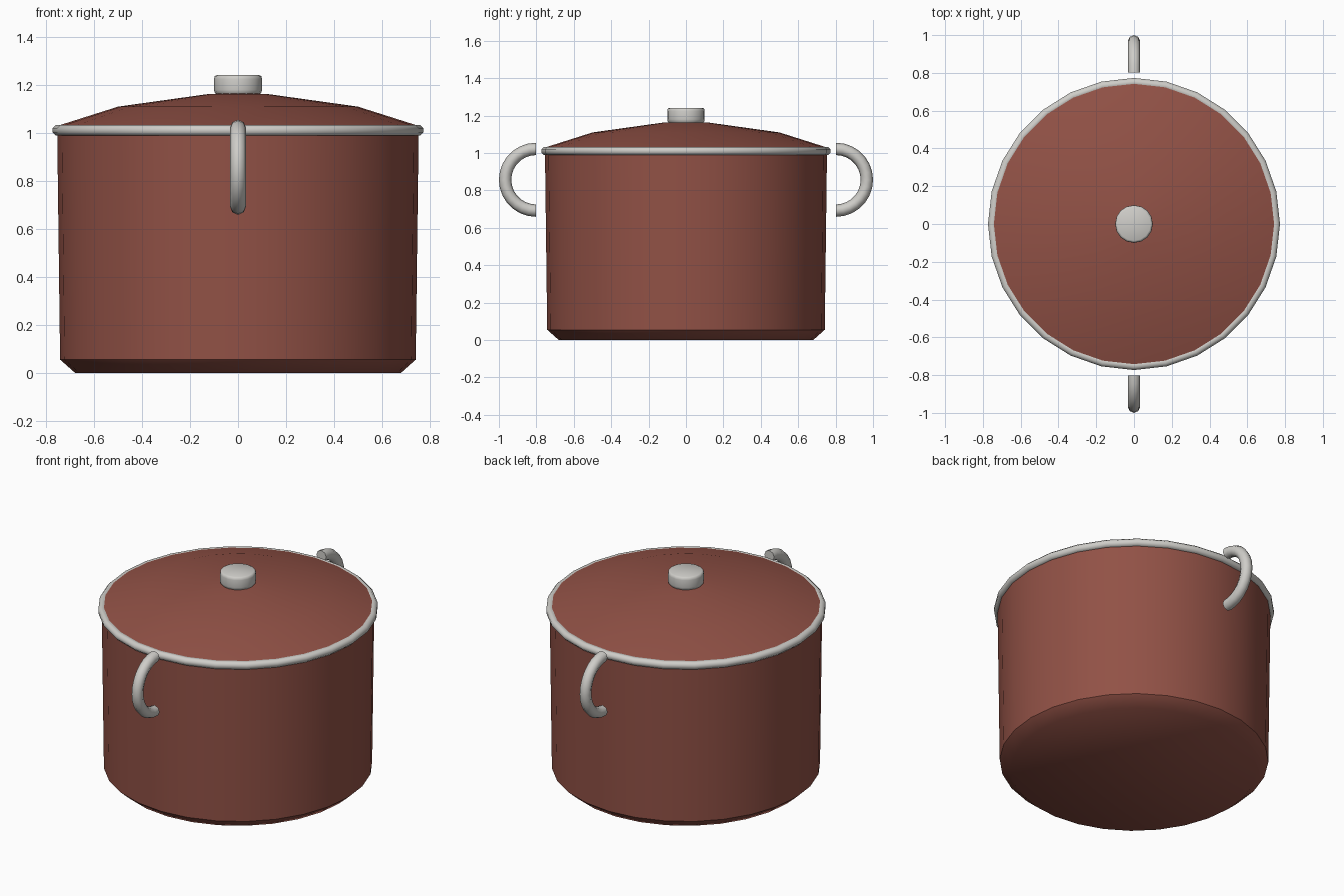
import bpy
import bmesh
from math import cos, sin, pi, radians

cube = bpy.data.objects.get("Cube")
if cube:
    bpy.data.objects.remove(cube, do_unlink=True)

SIDES = 28


def make_material(name, rgb):
    mat = bpy.data.materials.new(name)
    mat.use_nodes = True
    mat.diffuse_color = (*rgb, 1)
    bsdf = mat.node_tree.nodes["Principled BSDF"]
    bsdf.inputs["Base Color"].default_value = (*rgb, 1)
    bsdf.inputs["Roughness"].default_value = 0.6
    return mat


red = make_material("red enamel", (0.285, 0.083, 0.061))
steel = make_material("pale steel", (0.62, 0.61, 0.58))


def finish(bm, name, mat, angle=45):
    bmesh.ops.recalc_face_normals(bm, faces=bm.faces)
    mesh = bpy.data.meshes.new(name)
    bm.to_mesh(mesh)
    bm.free()
    mesh.materials.append(mat)
    obj = bpy.data.objects.new(name, mesh)
    bpy.context.collection.objects.link(obj)
    bpy.ops.object.select_all(action="DESELECT")
    obj.select_set(True)
    bpy.context.view_layer.objects.active = obj
    bpy.ops.object.shade_smooth_by_angle(angle=radians(angle))
    return obj


def skin(bm, rings, wrap=False, caps=(False, False)):
    """Bridge rings of vertices with quads, optionally closing the ends."""
    pairs = list(zip(rings, rings[1:]))
    if wrap:
        pairs.append((rings[-1], rings[0]))
    for a, b in pairs:
        n = len(a)
        for i in range(n):
            j = (i + 1) % n
            bm.faces.new((a[i], a[j], b[j], b[i]))
    for ring, cap in zip((rings[0], rings[-1]), caps):
        if cap:
            bm.faces.new(ring)


def lathe(name, profile, mat, sides=SIDES, wrap=False, caps=(False, False), angle=45):
    """Turn a (radius, height) profile around the z axis."""
    bm = bmesh.new()
    rings = [[bm.verts.new((r * cos(2 * pi * i / sides), r * sin(2 * pi * i / sides), z))
              for i in range(sides)] for r, z in profile]
    skin(bm, rings, wrap, caps)
    return finish(bm, name, mat, angle)


def handle(name, side):
    """Half ring of round bar, bowed outwards along y."""
    bm = bmesh.new()
    bends, around, bow, bar = 14, 8, 0.165, 0.033
    rings = []
    for k in range(bends + 1):
        a = -pi / 2 + pi * k / bends
        ring = []
        for i in range(around):
            t = 2 * pi * i / around
            r = bow + bar * cos(t)
            ring.append(bm.verts.new((bar * sin(t), side * (0.802 + r * cos(a)), 0.857 + r * sin(a))))
        rings.append(ring)
    skin(bm, rings, caps=(True, True))
    return finish(bm, name, steel, 50)


# Pot body with chamfered foot
lathe("pot_body", [(0.68, 0), (0.742, 0.055), (0.754, 1.01)], red, caps=(True, False))

# Domed lid
lathe("lid", [(0.754, 1.01), (0.752, 1.03), (0.5, 1.11), (0.12, 1.163), (0.04, 1.165)],
      red, caps=(False, True))

# Rolled rim
rim = [(0.75 + 0.025 * cos(pi * (k + 0.5) / 4), 1.011 + 0.024 * sin(pi * (k + 0.5) / 4))
       for k in range(8)]
lathe("rim", rim, steel, wrap=True, angle=60)

# Lid knob with softened edges
lathe("knob", [(0.09, 1.16), (0.098, 1.17), (0.1, 1.18), (0.1, 1.225), (0.097, 1.237), (0.088, 1.242)],
      steel, sides=16, caps=(True, True), angle=50)

# Side handles
handle("front_handle", -1)
handle("back_handle", 1)
